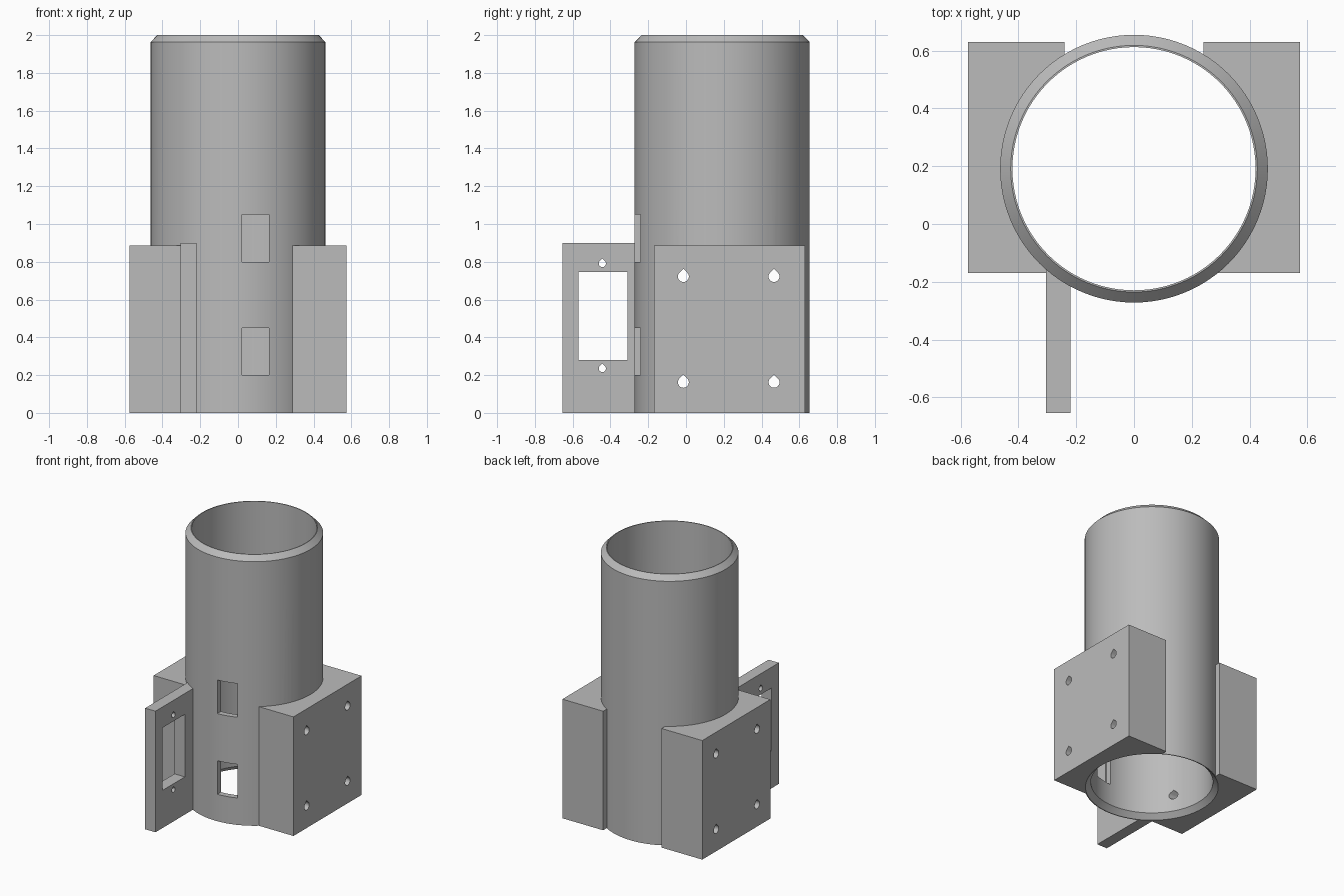
import bpy
import bmesh
from math import sin, cos, pi, sqrt, radians

if "Cube" in bpy.data.objects:
    bpy.data.objects.remove(bpy.data.objects["Cube"])

CY = 0.1915               # tube axis in y
R_OUT, R_IN = 0.4635, 0.421
SEGMENTS = 96

grey = bpy.data.materials.new("plain_grey")
grey.use_nodes = True
colour = (0.5, 0.5, 0.5, 1)
grey.diffuse_color = colour
grey.node_tree.nodes["Principled BSDF"].inputs["Base Color"].default_value = colour


def finish(name, bm):
    bmesh.ops.recalc_face_normals(bm, faces=bm.faces)
    mesh = bpy.data.meshes.new(name)
    bm.to_mesh(mesh)
    bm.free()
    mesh.materials.append(grey)
    obj = bpy.data.objects.new(name, mesh)
    bpy.context.collection.objects.link(obj)
    return obj


def box(name, x, y, z):
    bm = bmesh.new()
    bmesh.ops.create_cube(bm, size=1)
    for v in bm.verts:
        for i, (low, high) in enumerate((x, y, z)):
            v.co[i] = low if v.co[i] < 0 else high
    return finish(name, bm)


def lathe(name, profile):
    """Revolve a closed (radius, height) profile about the tube axis."""
    bm = bmesh.new()
    rings = []
    for k in range(SEGMENTS):
        a = 2 * pi * k / SEGMENTS
        rings.append([bm.verts.new((r * cos(a), CY + r * sin(a), z)) for r, z in profile])
    n = len(profile)
    for k in range(SEGMENTS):
        a, b = rings[k], rings[(k + 1) % SEGMENTS]
        for i in range(n):
            j = (i + 1) % n
            bm.faces.new((a[i], b[i], b[j], a[j]))
    return finish(name, bm)


def cylinder(name, radius, low, high):
    bm = bmesh.new()
    bmesh.ops.create_cone(bm, cap_ends=True, segments=SEGMENTS, radius1=radius,
                          radius2=radius, depth=high - low)
    bmesh.ops.translate(bm, verts=bm.verts, vec=(0, CY, (low + high) / 2))
    return finish(name, bm)


def teardrop(name, y, z, r):
    """Sideways screw hole cutter with a pointed top."""
    bm = bmesh.new()
    points = [(r * cos(a), r * sin(a)) for a in
              (radians(135 + 270 * k / 24) for k in range(25))]
    points.append((0, r * sqrt(2)))
    face = bm.faces.new([bm.verts.new((-1, y + p, z + q)) for p, q in points])
    extruded = bmesh.ops.extrude_face_region(bm, geom=[face])["geom"]
    bmesh.ops.translate(bm, vec=(2, 0, 0),
                        verts=[g for g in extruded if isinstance(g, bmesh.types.BMVert)])
    return finish(name, bm)


def cut(obj, cutters):
    bpy.context.view_layer.objects.active = obj
    for cutter in cutters:
        mod = obj.modifiers.new("cut", 'BOOLEAN')
        mod.operation = 'DIFFERENCE'
        mod.solver = 'EXACT'
        mod.object = cutter
        bpy.ops.object.modifier_apply(modifier=mod.name)


# Tube with an outer bevel on top and a matching inner bevel below
tube = lathe("tube", [(R_OUT, 0), (R_OUT, 1.963), (R_IN + 0.006, 2),
                      (R_IN, 2), (R_IN, 0.037), (R_OUT - 0.006, 0)])

# Side mounting blocks
blocks = [box("left_block", (0.24, 0.575), (-0.17, 0.63), (0, 0.885)),
          box("right_block", (-0.575, -0.24), (-0.17, 0.63), (0, 0.885))]

# Front bracket plate
bracket = box("bracket_plate", (-0.305, -0.22), (-0.655, -0.1), (0, 0.9))

# Cutters
core = cylinder("core_cutter", R_OUT - 0.003, -0.2, 1.2)
screws = [teardrop("screw_cutter", y, z, 0.029)
          for y in (-0.014, 0.466) for z in (0.162, 0.722)]
pins = [teardrop("pin_cutter", -0.443, z, 0.019) for z in (0.235, 0.791)]
opening = box("opening_cutter", (-1, 1), (-0.57, -0.31), (0.28, 0.745))
slots = [box("slot_cutter", (0.02, 0.165), (-0.5, 0), (z, z + 0.25)) for z in (0.2, 0.8)]

cut(tube, screws + slots)
for block in blocks:
    cut(block, [core] + screws)
cut(bracket, [core, opening] + pins)

for cutter in [core, opening] + screws + pins + slots:
    bpy.data.objects.remove(cutter)

# Smooth round walls, crisp edges
bpy.ops.object.select_all(action='DESELECT')
for obj in [tube, bracket] + blocks:
    obj.select_set(True)
bpy.context.view_layer.objects.active = tube
bpy.ops.object.shade_smooth_by_angle(angle=radians(25))
